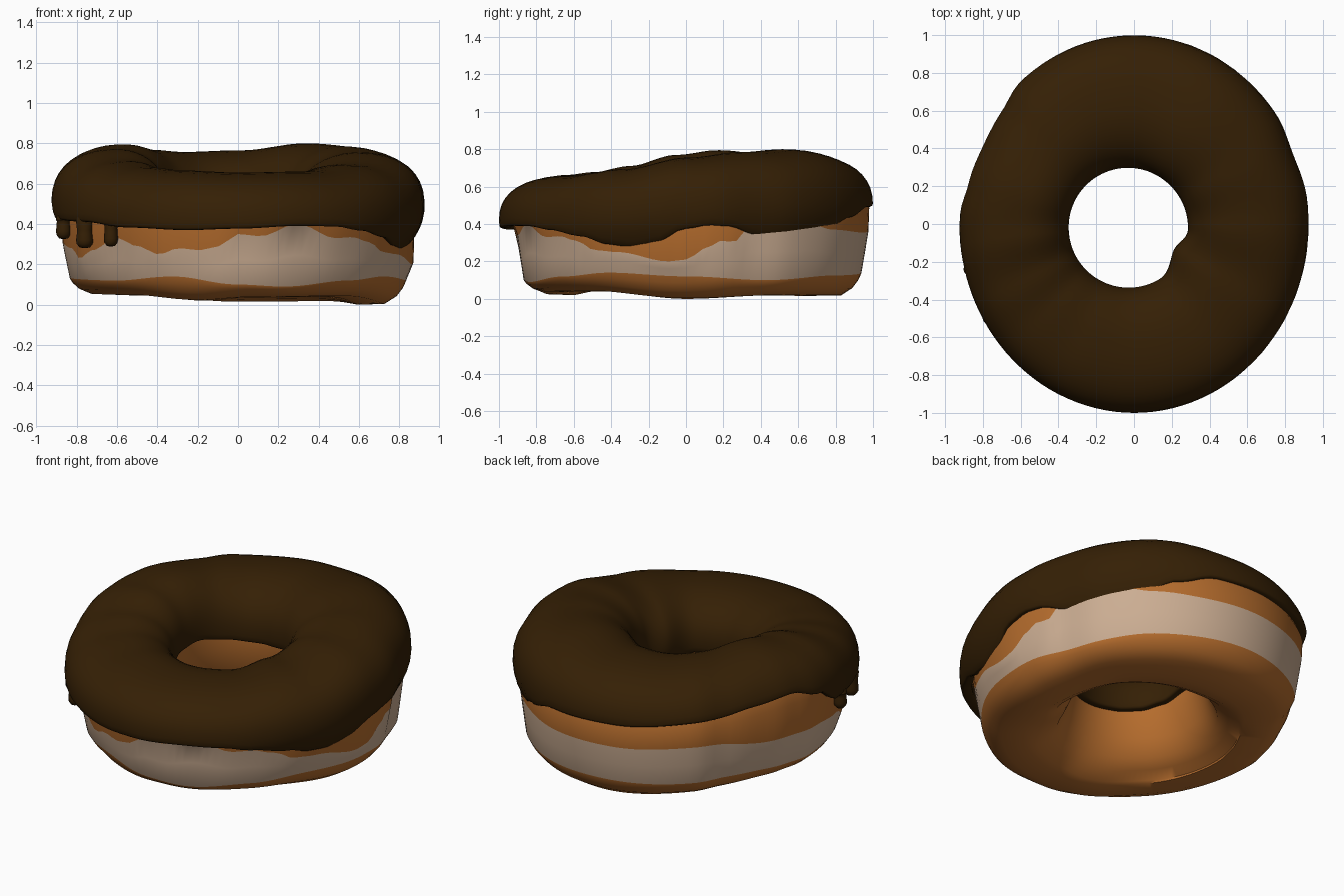
import bpy, bmesh
from math import sin, cos, asin, pi, radians, sqrt, hypot, copysign

if "Cube" in bpy.data.objects:
    bpy.data.objects.remove(bpy.data.objects["Cube"])

SEG = 120


def material(name, rgb):
    m = bpy.data.materials.new(name)
    m.diffuse_color = (*rgb, 1)
    m.use_nodes = True
    m.node_tree.nodes["Principled BSDF"].inputs["Base Color"].default_value = m.diffuse_color
    return m


CHOCOLATE = material("chocolate_icing", (0.035, 0.014, 0.0015))
DOUGH = material("baked_dough", (0.46, 0.15, 0.026))
CREAM = material("pale_band", (0.60, 0.42, 0.29))


def around(keys):
    """Smooth periodic function of angle from (degree, value) pairs."""
    keys = sorted((d % 360, v) for d, v in keys)
    keys = [(keys[-1][0] - 360, keys[-1][1])] + keys + [(keys[0][0] + 360, keys[0][1])]

    def f(th):
        d = (th * 180 / pi) % 360
        for (d0, v0), (d1, v1) in zip(keys, keys[1:]):
            if d0 <= d <= d1:
                t = (d - d0) / (d1 - d0)
                return v0 + (v1 - v0) * (0.5 - 0.5 * cos(pi * t))
    return f


# Heights that vary around the ring
crest = around([(-90, .655), (-60, .66), (-30, .695), (0, .755), (30, .785), (57, .80), (90, .765),
                (115, .757), (135, .768), (163, .795), (185, .77), (207, .712), (225, .68),
                (245, .665)])
icing_edge = around([(-90, .375), (-72, .39), (-60, .387), (-50, .365), (-38, .33), (-28, .285),
                     (-19, .268), (-11, .295), (0, .37), (8, .39), (14, .385), (27, .33), (40, .32),
                     (53, .35), (64, .43), (78, .49), (100, .50), (135, .54), (150, .57), (165, .59),
                     (178, .53), (190, .42), (215, .41), (236, .38), (255, .367)])
band_top = around([(-90, .35), (-83, .34), (-71, .40), (-57, .33), (-50, .335), (-42, .31), (-34, .26),
                   (-25, .25), (-6, .20), (0, .21), (7, .27), (12, .31), (17, .305), (24, .40),
                   (45, .40), (56, .37), (75, .355), (100, .36), (130, .38), (160, .32), (180, .31),
                   (198, .28), (205, .23), (214, .27), (227, .33), (236, .29), (244, .25), (251, .28),
                   (258, .27), (264, .29)])
band_low = around([(-90, .10), (-75, .09), (-50, .12), (-30, .14), (0, .12), (30, .10), (60, .125),
                   (100, .14), (140, .15), (180, .13), (225, .12), (248, .14)])
base = around([(0, 0), (45, .018), (90, .015), (135, .045), (180, .05), (225, .045), (255, .02),
               (275, .035), (315, .04)])
# Small irregularities of the outline and of the hole
outline = around([(128, 0), (140, -.03), (152, -.033), (166, -.018), (178, 0), (9, 0), (24, -.016),
                  (38, 0)])
notch = around([(-5, 0), (-33, .05), (-65, 0)])


def outer(th):
    return 1 / hypot(cos(th) / .925, sin(th)) + outline(th)


def inner(th):
    return .315 - .03 * cos(th) - .02 * sin(th) - notch(th)


def middle(th):
    return .15 + .48 * outer(th) + .04 * (inner(th) - .315)


def equator(th):
    return .42 + .7 * (crest(th) - .655)


def arch(th, phi, inset=0):
    """Point (radius, height) on the rounded upper half; phi runs outside to inside."""
    c, s = cos(phi), sin(phi)
    power = .85 if c > 0 else 1.0
    rc = middle(th)
    a = (outer(th) - rc if c > 0 else rc - inner(th)) - inset
    ze = equator(th)
    h = crest(th) - ze - inset
    if s < 0:
        return rc + copysign(a * (1 - .4 * s * s), c), ze + h * s
    return rc + copysign(a * abs(c) ** power, c), ze + h * s ** .85


def ring_mesh(name, profile, mats, closed, pick=lambda j: 0):
    """Sweep an angle-dependent profile around z."""
    bm = bmesh.new()
    grid = []
    for i in range(SEG):
        th = 2 * pi * i / SEG
        grid.append([bm.verts.new((r * cos(th), r * sin(th), z)) for r, z in profile(th)])
    n = len(grid[0])
    for i in range(SEG):
        a, b = grid[i], grid[(i + 1) % SEG]
        for j in range(n if closed else n - 1):
            k = (j + 1) % n
            bm.faces.new((a[j], b[j], b[k], a[k])).material_index = pick(j)
    return finish(name, bm, mats)


def finish(name, bm, mats):
    me = bpy.data.meshes.new(name)
    bm.to_mesh(me)
    bm.free()
    for m in mats:
        me.materials.append(m)
    ob = bpy.data.objects.new(name, me)
    bpy.context.collection.objects.link(ob)
    return ob


def smooth(ob):
    bpy.ops.object.select_all(action='DESELECT')
    ob.select_set(True)
    bpy.context.view_layer.objects.active = ob
    for m in list(ob.modifiers):
        bpy.ops.object.modifier_apply(modifier=m.name)
    bpy.ops.object.shade_smooth_by_angle(angle=radians(50))


# Dough ring: rows 4 to 6 follow the edges of the pale band; it leans towards the back
def dough_profile(th):
    R, ri, b, ze = outer(th), inner(th), base(th), equator(th)
    lo = band_low(th)
    hi = min(band_top(th), ze - .02)
    front = .04 * max(0, -sin(th))
    back = .03 * max(0, sin(th))
    lean = back - front
    pts = [(middle(th), b), (R - .20 + lean, b + .004), (R - .14 + lean, b + (lo - b) * .35),
           (R - .108 + lean, b + (lo - b) * .7), (R - .092 + lean, lo),
           (R - .073 + lean, (lo + hi) / 2), (R - .055 + lean, hi),
           (R - .05 + back - front * .5, ze - .01)]
    pts += [arch(th, radians(p), .05) for p in range(20, 161, 20)]
    pts += [(ri + .05, ze), (ri + .05, .36), (ri + .085, .23), (ri + .13, .13),
            (ri + .19, b + .045), (ri + .25, b + .012)]
    return pts


smooth(ring_mesh("dough_ring", dough_profile, [DOUGH, CREAM], True,
                 lambda j: 1 if j in (4, 5) else 0))


# Icing: a sheet over the top, thickened inwards with a rounded rim
def icing_profile(th):
    ze = equator(th)
    h = crest(th) - ze
    q = (icing_edge(th) - ze) / h
    start = asin(q ** (1 / .85)) if q > 0 else asin(max(q, -.99))
    end = pi + asin((.06 + notch(th)) / h)
    return [arch(th, start + (end - start) * k / 22) for k in range(23)]


icing = ring_mesh("icing", icing_profile, [CHOCOLATE], False)
solid = icing.modifiers.new("thickness", 'SOLIDIFY')
solid.thickness, solid.offset = .06, -1
rim = icing.modifiers.new("rim", 'BEVEL')
rim.width, rim.segments, rim.limit_method, rim.angle_limit = .014, 2, 'ANGLE', radians(55)
smooth(icing)

# Icing drips at the front left
for n, (x, tip, size) in enumerate([(-.865, .325, 1.0), (-.76, .28, 1.15), (-.63, .288, .95)], 1):
    y = -.93 * sqrt(1 - (x / .895) ** 2)
    shape = [(.004, tip), (.022, tip + .004), (.035, tip + .022), (.037, tip + .04),
             (.034, tip + .07), (.033, tip + .09), (.038, .42), (.03, .45), (.004, .46)]
    bm = bmesh.new()
    rings = [[bm.verts.new((x + r * size * cos(k * pi / 6), y + r * size * sin(k * pi / 6), z))
              for k in range(12)] for r, z in sorted(shape, key=lambda p: p[1])]
    for lo, hi in zip(rings, rings[1:]):
        for k in range(12):
            m = (k + 1) % 12
            bm.faces.new((lo[k], lo[m], hi[m], hi[k]))
    bm.faces.new(rings[0][::-1])
    bm.faces.new(rings[-1])
    smooth(finish(f"icing_drip_{n}", bm, [CHOCOLATE]))
